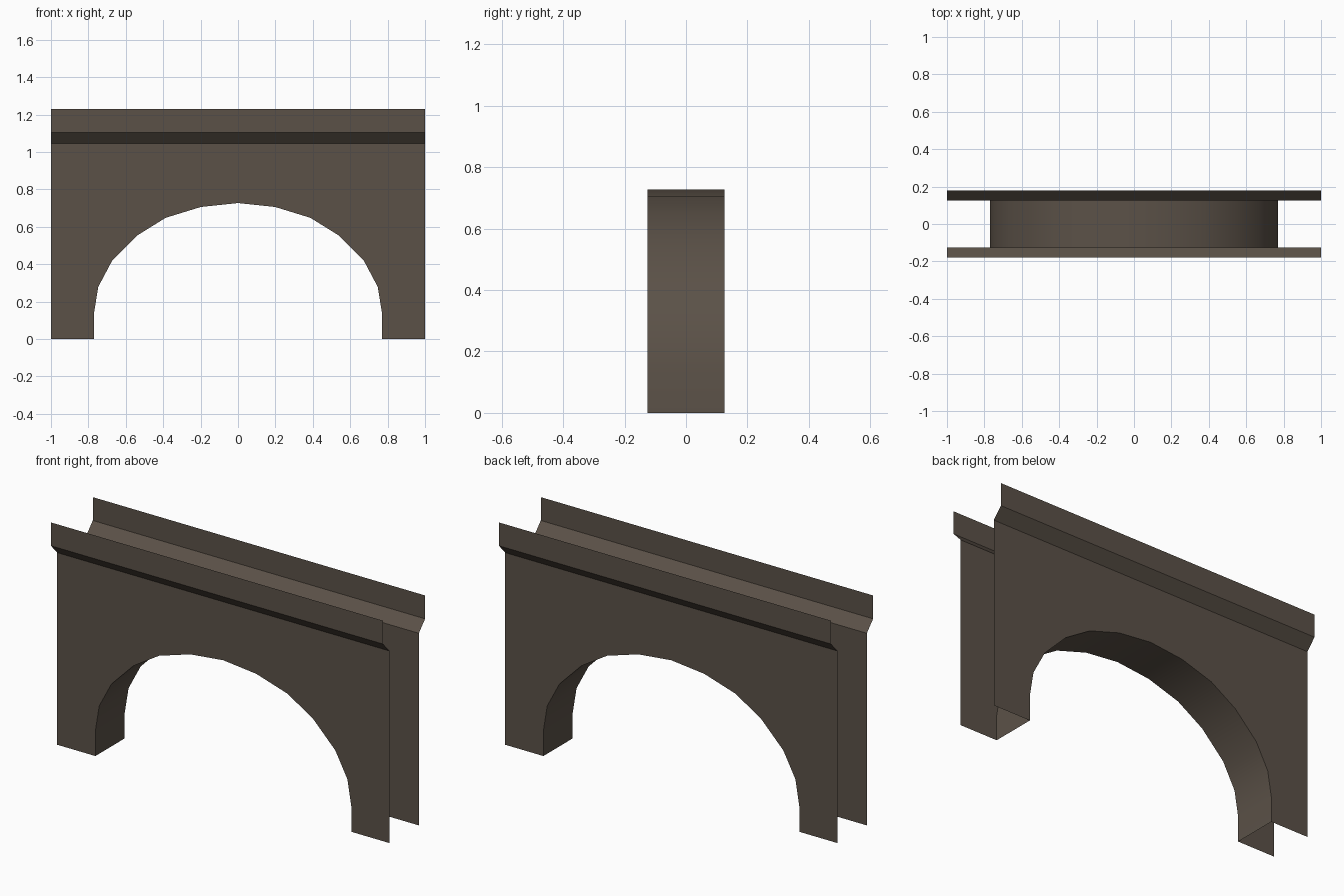
import bpy

if "Cube" in bpy.data.objects:
    bpy.data.objects.remove(bpy.data.objects["Cube"])

stone = bpy.data.materials.new("dark brown stone")
stone.diffuse_color = (0.105, 0.083, 0.064, 1)
stone.use_nodes = True
stone.node_tree.nodes["Principled BSDF"].inputs["Base Color"].default_value = stone.diffuse_color

Y_WALL, Y_PAR = 0.126, 0.18
Z_WALL, Z_PAR, Z_TOP = 1.045, 1.103, 1.23

# Half arch profile, springing to crown, then mirrored
half = [(0.77, 0), (0.77, 0.139), (0.747, 0.279), (0.674, 0.417),
        (0.54, 0.553), (0.387, 0.648), (0.199, 0.706)]
arch = [(-x, z) for x, z in half] + [(0, 0.727)] + [(x, z) for x, z in reversed(half)]


def make(name, verts, faces):
    me = bpy.data.meshes.new(name)
    me.from_pydata(verts, [], faces)
    me.materials.append(stone)
    ob = bpy.data.objects.new(name, me)
    bpy.context.collection.objects.link(ob)
    return ob


def side(name, s):
    # s = -1 front, 1 back; winding keeps the normals outward
    def order(idx):
        return list(idx) if s < 0 else list(reversed(idx))

    # Wall sheet, split into simple columns above the arch
    n = len(arch)
    verts = [(x, s * Y_WALL, z) for x, z in arch]
    verts += [(x, s * Y_WALL, Z_WALL) for x, z in arch]
    verts += [(x, s * Y_WALL, z) for x in (-1, 1) for z in (0, Z_WALL)]
    faces = [order((i, i + 1, n + i + 1, n + i)) for i in range(1, n - 2)]
    faces.append(order((2 * n, 0, 1, n + 1, 2 * n + 1)))
    faces.append(order((n - 1, 2 * n + 2, 2 * n + 3, 2 * n - 2, n - 2)))
    make(name + "_wall", verts, faces)

    # Flared cornice and upright parapet
    prof = [(Y_WALL, Z_WALL), (Y_PAR, Z_PAR), (Y_PAR, Z_TOP)]
    verts = [(x, s * y, z) for y, z in prof for x in (-1, 1)]
    make(name + "_parapet", verts, [order((0, 1, 3, 2)), order((2, 3, 5, 4))])


side("front", -1)
side("back", 1)

# Underside of the arch
verts = [(x, y, z) for x, z in arch for y in (-Y_WALL, Y_WALL)]
make("arch_underside", verts,
     [(2 * i, 2 * i + 1, 2 * i + 3, 2 * i + 2) for i in range(len(arch) - 1)])
for p in bpy.data.objects["arch_underside"].data.polygons:
    p.use_smooth = True
